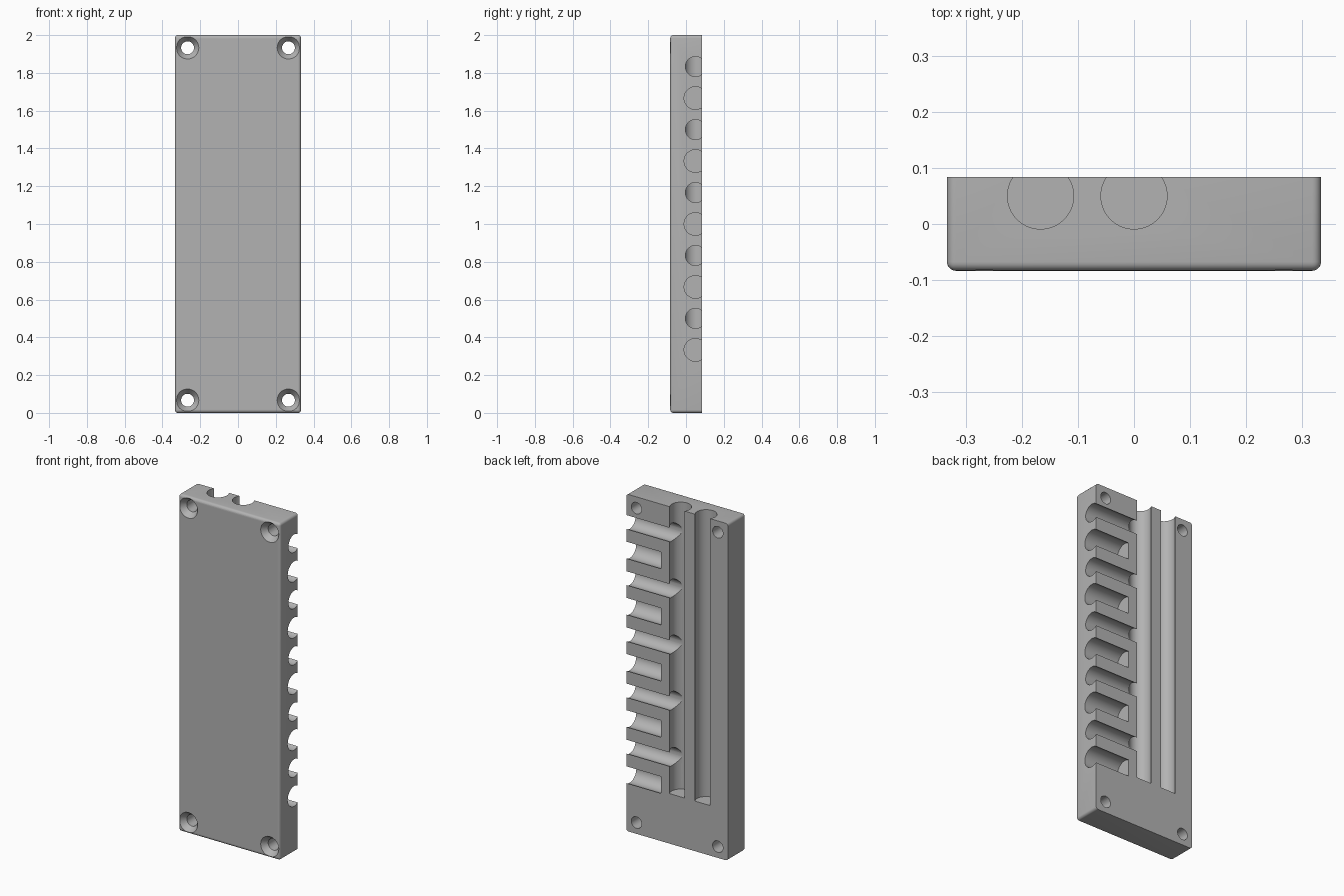
import bpy
import bmesh
import math
from mathutils import Matrix, Vector

default = bpy.data.objects.get("Cube")
if default:
    bpy.data.objects.remove(default, do_unlink=True)

WIDTH, DEPTH, HEIGHT = 0.667, 0.167, 2.0
STEP = HEIGHT / 12          # spacing of the side channels
CHANNEL_Y = 0.05            # depth of all channel axes

grey = bpy.data.materials.new("plain grey")
grey.use_nodes = True
colour = (0.45, 0.45, 0.45, 1)
grey.diffuse_color = colour
grey.node_tree.nodes["Principled BSDF"].inputs["Base Color"].default_value = colour


def make_object(name, bm):
    mesh = bpy.data.meshes.new(name)
    bm.to_mesh(mesh)
    bm.free()
    obj = bpy.data.objects.new(name, mesh)
    bpy.context.collection.objects.link(obj)
    mesh.materials.append(grey)
    return obj


def cut(body, start, end, r1, r2):
    """Subtract a round cutter running from start to end."""
    start, end = Vector(start), Vector(end)
    axis = end - start
    turn = Vector((0, 0, 1)).rotation_difference(axis).to_matrix().to_4x4()
    bm = bmesh.new()
    bmesh.ops.create_cone(bm, cap_ends=True, segments=64, radius1=r1, radius2=r2,
                          depth=axis.length,
                          matrix=Matrix.Translation((start + end) / 2) @ turn)
    cutter = make_object("cutter", bm)
    cutter.hide_render = True
    mod = body.modifiers.new("cut", "BOOLEAN")
    mod.operation, mod.solver, mod.object = "DIFFERENCE", "EXACT", cutter
    bpy.context.view_layer.objects.active = body
    bpy.ops.object.modifier_apply(modifier=mod.name)
    bpy.data.objects.remove(cutter, do_unlink=True)


# Slab, rounded everywhere except around the flat back
bm = bmesh.new()
bmesh.ops.create_cube(bm, size=1, matrix=Matrix.Translation((0, 0, HEIGHT / 2))
                      @ Matrix.Diagonal((WIDTH, DEPTH, HEIGHT, 1)))
rounded = [e for e in bm.edges if min(v.co.y for v in e.verts) < 0]
bmesh.ops.bevel(bm, geom=rounded, offset=0.016, segments=5, profile=0.5,
                affect="EDGES", clamp_overlap=True)
body = make_object("channelled_plate", bm)

# Two long channels, open at the top
for x in (-STEP, 0):
    cut(body, (x, CHANNEL_Y, 0.297), (x, CHANNEL_Y, HEIGHT + 0.1), 0.059, 0.059)

# Side channels: wide blind ones alternate with narrow ones that join the long channel
for i in range(10):
    z = STEP * (i + 2)
    inner, radius = (0.107, 0.06) if i % 2 == 0 else (0, 0.053)
    cut(body, (inner, CHANNEL_Y, z), (0.4, CHANNEL_Y, z), radius, radius)

# Countersunk screw holes in the corners
front = -DEPTH / 2
for x in (-0.267, 0.267):
    for z in (0.067, HEIGHT - 0.067):
        cut(body, (x, -0.2, z), (x, 0.2, z), 0.034, 0.034)
        cut(body, (x, front - 0.01, z), (x, front + 0.035, z), 0.067, 0.033)

bpy.ops.object.select_all(action="DESELECT")
body.select_set(True)
bpy.context.view_layer.objects.active = body
bpy.ops.object.shade_smooth_by_angle(angle=math.radians(30))
